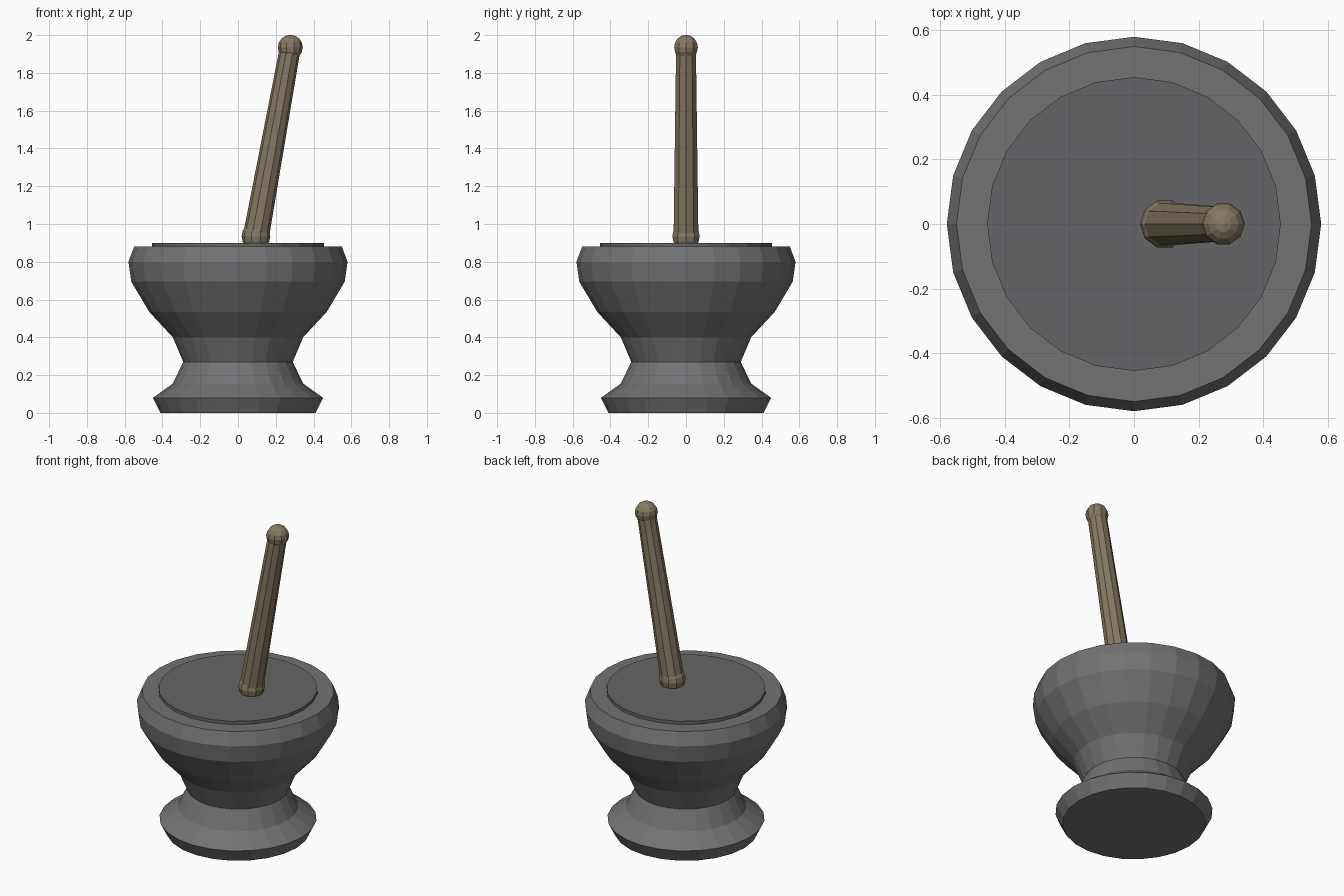
import bpy, bmesh, math
from mathutils import Vector

if "Cube" in bpy.data.objects:
    bpy.data.objects.remove(bpy.data.objects["Cube"])


def material(name, color):
    m = bpy.data.materials.new(name)
    m.diffuse_color = (*color, 1)
    m.use_nodes = True
    m.node_tree.nodes["Principled BSDF"].inputs["Base Color"].default_value = m.diffuse_color
    return m


def lathe(name, profile, sides, mat, origin=(0, 0, 0), tilt=0.0):
    """Revolve (radius, height) points into a closed, flat-shaded solid."""
    bm = bmesh.new()
    rings = []
    for r, z in profile:
        ring = []
        for i in range(sides):
            a = 2 * math.pi * i / sides
            ring.append(bm.verts.new((r * math.cos(a), r * math.sin(a), z)))
        rings.append(ring)
    for lo, hi in zip(rings, rings[1:]):
        for i in range(sides):
            j = (i + 1) % sides
            bm.faces.new((lo[i], lo[j], hi[j], hi[i]))
    bm.faces.new(rings[0][::-1])
    bm.faces.new(rings[-1])
    bmesh.ops.remove_doubles(bm, verts=bm.verts, dist=1e-5)
    bmesh.ops.recalc_face_normals(bm, faces=bm.faces)
    me = bpy.data.meshes.new(name)
    bm.to_mesh(me)
    bm.free()
    me.materials.append(mat)
    ob = bpy.data.objects.new(name, me)
    ob.location = origin
    ob.rotation_euler = (0, tilt, 0)
    bpy.context.collection.objects.link(ob)
    return ob


def ball_profile(r, steps=8):
    # tiny polar rings stand in for the poles
    return [(max(r * math.sin(math.pi * k / steps), 0.001),
             -r * math.cos(math.pi * k / steps)) for k in range(steps + 1)]


stone = material("stone", (0.17, 0.17, 0.175))
dark_stone = material("dark_stone", (0.13, 0.13, 0.135))
wood = material("wood", (0.24, 0.19, 0.12))

# Mortar: flared foot, narrow waist, wide bowl
lathe("mortar", [(0.41, 0), (0.45, 0.08), (0.345, 0.155), (0.29, 0.27),
                 (0.345, 0.40), (0.47, 0.535), (0.565, 0.695),
                 (0.58, 0.80), (0.55, 0.88)], 24, stone)

# Raised disc closing the bowl
lathe("bowl_surface", [(0.455, 0.84), (0.455, 0.90)], 24, dark_stone)

# Leaning pestle: tapered shaft between two balls
foot = Vector((0.095, 0, 0.935))
head = Vector((0.277, 0, 1.935))
axis = head - foot
lean = math.atan2(axis.x, axis.z)
lathe("pestle_shaft", [(0.069, 0), (0.055, axis.length)], 10, wood, foot, lean)
lathe("pestle_tip", ball_profile(0.076), 10, wood, foot)
lathe("pestle_knob", ball_profile(0.066), 10, wood, head)
